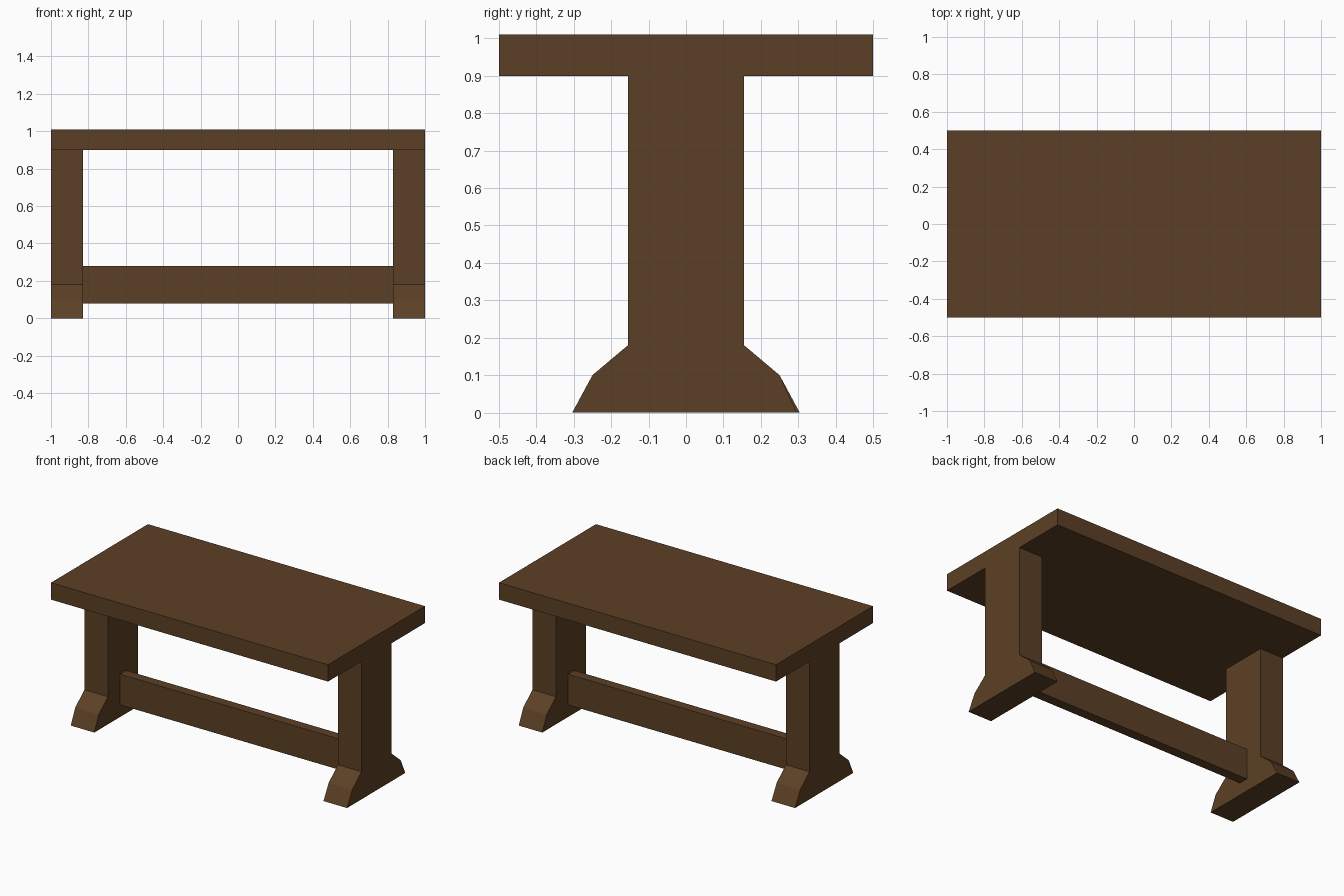
import bpy, bmesh
from mathutils import Matrix, Vector

if "Cube" in bpy.data.objects:
    bpy.data.objects.remove(bpy.data.objects["Cube"])

wood = bpy.data.materials.new("dark brown wood")
wood.diffuse_color = (0.107, 0.051, 0.019, 1)
wood.use_nodes = True
wood.node_tree.nodes["Principled BSDF"].inputs["Base Color"].default_value = wood.diffuse_color


def prism(name, profile, x0, x1, turned=False):
    """Extrude a (y, z) profile along x, optionally turned half round about z."""
    bm = bmesh.new()
    face = bm.faces.new([bm.verts.new((x0, y, z)) for y, z in profile])
    ext = bmesh.ops.extrude_face_region(bm, geom=[face])
    moved = [g for g in ext["geom"] if isinstance(g, bmesh.types.BMVert)]
    bmesh.ops.translate(bm, verts=moved, vec=Vector((x1 - x0, 0, 0)))
    if turned:
        bm.transform(Matrix.Rotation(3.14159265, 4, "Z"))
    bmesh.ops.recalc_face_normals(bm, faces=bm.faces[:])
    mesh = bpy.data.meshes.new(name)
    bm.to_mesh(mesh)
    bm.free()
    mesh.materials.append(wood)
    obj = bpy.data.objects.new(name, mesh)
    bpy.context.collection.objects.link(obj)
    return obj


def rect(half_y, z0, z1):
    return [(-half_y, z0), (half_y, z0), (half_y, z1), (-half_y, z1)]


# Table top slab
prism("table_top", rect(0.5, 0.9, 1.01), -1, 1)

# End legs with flared feet; the left one is the right one turned half round
leg = [(-0.304, 0), (0.296, 0), (0.25, 0.1), (0.155, 0.18), (0.155, 0.9),
       (-0.155, 0.9), (-0.155, 0.18), (-0.25, 0.1)]
prism("right_leg", leg, 0.83, 1)
prism("left_leg", leg, 0.83, 1, turned=True)

# Stretcher board between the legs
prism("stretcher", rect(0.032, 0.08, 0.28), -0.83, 0.83)
